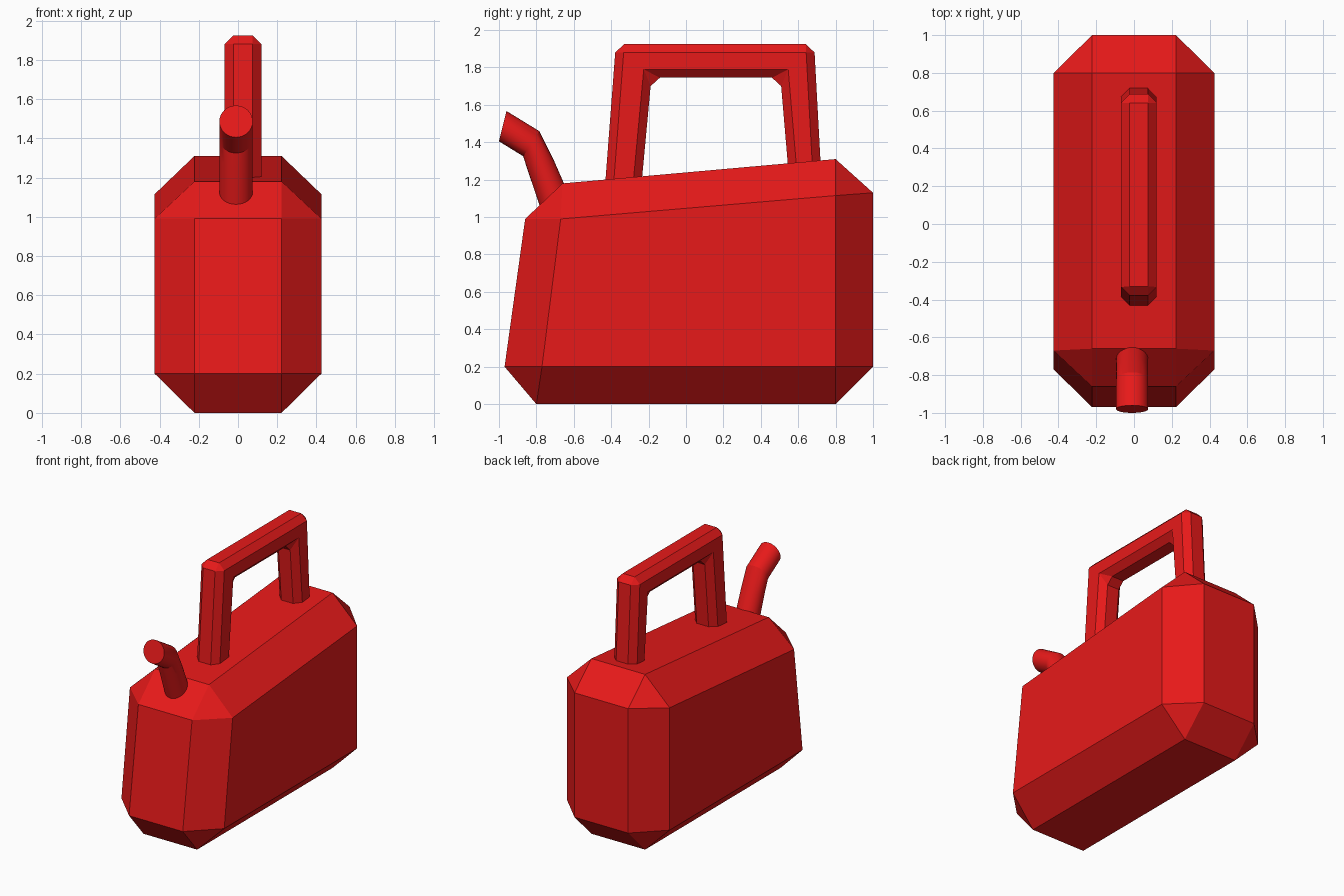
import bpy, bmesh, math

if "Cube" in bpy.data.objects:
    bpy.data.objects.remove(bpy.data.objects["Cube"])

red = bpy.data.materials.new("red_paint")
red.diffuse_color = (0.8, 0.01, 0.01, 1)
red.use_nodes = True
red.node_tree.nodes["Principled BSDF"].inputs["Base Color"].default_value = red.diffuse_color


def finish(bm, name):
    bmesh.ops.recalc_face_normals(bm, faces=bm.faces)
    mesh = bpy.data.meshes.new(name)
    bm.to_mesh(mesh)
    bm.free()
    mesh.materials.append(red)
    obj = bpy.data.objects.new(name, mesh)
    bpy.context.collection.objects.link(obj)
    return obj


# Body: tapered box with chamfered edges; each corner gives three (y, z) points
# lying on its side face, end face and top/bottom face
corners = [
    ((-0.77, 0.20), (-0.97, 0.20), (-0.80, 0.00)),
    ((-0.67, 0.99), (-0.86, 0.99), (-0.66, 1.18)),
    ((0.80, 1.115), (1.00, 1.13), (0.80, 1.31)),
    ((0.80, 0.20), (1.00, 0.20), (0.80, 0.00)),
]
bm = bmesh.new()
for side in (-1, 1):
    for corner in corners:
        for x, (y, z) in zip((0.425, 0.222, 0.222), corner):
            bm.verts.new((side * x, y, z))
bmesh.ops.convex_hull(bm, input=bm.verts)
bmesh.ops.dissolve_limit(bm, angle_limit=math.radians(3),
                         verts=bm.verts, edges=bm.edges)
finish(bm, "can_body")

# Handle: extruded arch, chamfered all round, legs sunk into the body
arch = [(-0.438, 1.1), (-0.375, 1.925), (0.685, 1.925), (0.73, 1.1),
        (0.56, 1.1), (0.505, 1.745), (-0.185, 1.745), (-0.245, 1.1)]
bm = bmesh.new()
face = bm.faces.new([bm.verts.new((-0.068, y, z)) for y, z in arch])
ext = bmesh.ops.extrude_face_region(bm, geom=[face], use_keep_orig=True)
moved = [v for v in ext["geom"] if isinstance(v, bmesh.types.BMVert)]
bmesh.ops.translate(bm, verts=moved, vec=(0.188, 0, 0))
handle = finish(bm, "handle")
bevel = handle.modifiers.new("chamfer", 'BEVEL')
bevel.width = 0.045
bevel.segments = 1
bevel.limit_method = 'NONE'

# Spout: bent round tube, each ring given by its upper and lower (y, z) point
rings = [((-0.60, 1.06), (-0.755, 0.98)),
         ((-0.705, 1.30), (-0.853, 1.27)),
         ((-0.785, 1.46), (-0.87, 1.325)),
         ((-0.96, 1.567), (-1.00, 1.405))]
SIDES = 32
bm = bmesh.new()
loops = []
for (uy, uz), (ly, lz) in rings:
    loop = []
    for i in range(SIDES):
        a = math.tau * i / SIDES
        t = 0.5 + 0.5 * math.cos(a)
        loop.append(bm.verts.new((-0.01 + 0.085 * math.sin(a),
                                  ly + (uy - ly) * t, lz + (uz - lz) * t)))
    loops.append(loop)
for a, b in zip(loops, loops[1:]):
    for i in range(SIDES):
        j = (i + 1) % SIDES
        bm.faces.new((a[i], a[j], b[j], b[i]))
bm.faces.new(loops[0])
bm.faces.new(loops[-1])
spout = finish(bm, "spout")
bpy.context.view_layer.objects.active = spout
spout.select_set(True)
bpy.ops.object.shade_smooth_by_angle(angle=math.radians(25))
